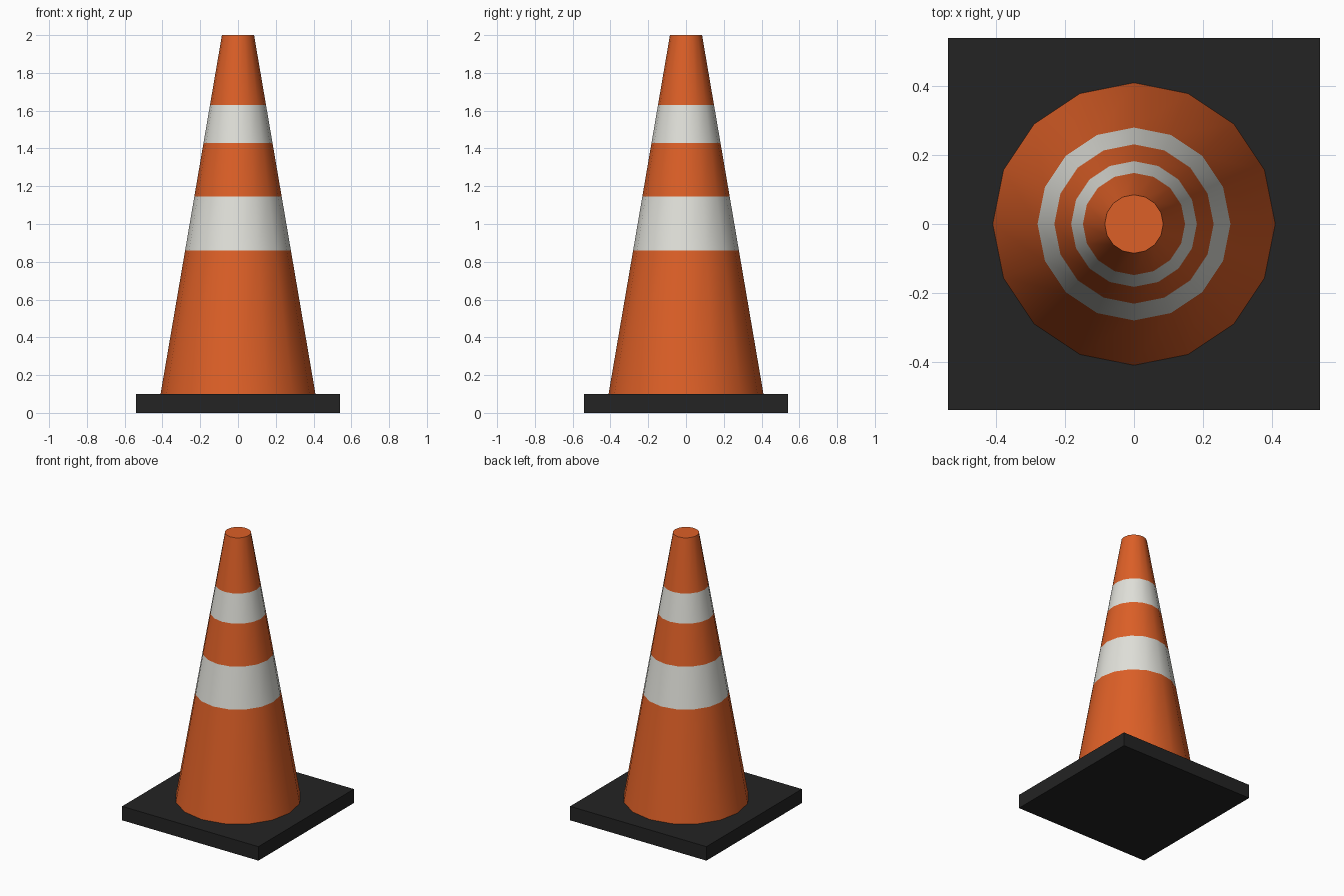
import bpy, bmesh
from math import cos, sin, pi, radians

cube = bpy.data.objects.get("Cube")
if cube:
    bpy.data.objects.remove(cube, do_unlink=True)


def material(name, r, g, b):
    mat = bpy.data.materials.new(name)
    mat.use_nodes = True
    mat.diffuse_color = (r, g, b, 1)
    mat.node_tree.nodes["Principled BSDF"].inputs["Base Color"].default_value = (r, g, b, 1)
    return mat


orange = material("orange", 0.72, 0.115, 0.02)
white = material("reflective white", 0.75, 0.75, 0.70)
black = material("black rubber", 0.017, 0.017, 0.017)

# Square base slab
bpy.ops.mesh.primitive_cube_add(size=1, location=(0, 0, 0.05))
base = bpy.context.object
base.name = "base"
base.scale = (1.08, 1.08, 0.1)
bpy.ops.object.transform_apply(location=False, rotation=False, scale=True)
base.data.materials.append(black)

# Tapered body: rings at the band edges, alternating orange and white
SIDES = 16
BOTTOM, TOP = 0.1, 2.0
heights = [BOTTOM, 0.86, 1.145, 1.43, 1.63, TOP]


def radius(z):
    return 0.41 + (0.085 - 0.41) * (z - BOTTOM) / (TOP - BOTTOM)


bm = bmesh.new()
rings = []
for z in heights:
    angles = [2 * pi * i / SIDES for i in range(SIDES)]
    rings.append([bm.verts.new((radius(z) * cos(a), radius(z) * sin(a), z)) for a in angles])
for band, (low, high) in enumerate(zip(rings, rings[1:])):
    for i in range(SIDES):
        j = (i + 1) % SIDES
        face = bm.faces.new((low[i], low[j], high[j], high[i]))
        face.material_index = band % 2
bm.faces.new(rings[-1])
bm.faces.new(rings[0][::-1])

mesh = bpy.data.meshes.new("cone_body")
bm.to_mesh(mesh)
bm.free()
body = bpy.data.objects.new("cone_body", mesh)
bpy.context.collection.objects.link(body)
mesh.materials.append(orange)
mesh.materials.append(white)

# Smooth sides, sharp rim
bpy.ops.object.select_all(action="DESELECT")
body.select_set(True)
bpy.context.view_layer.objects.active = body
bpy.ops.object.shade_smooth_by_angle(angle=radians(40))
